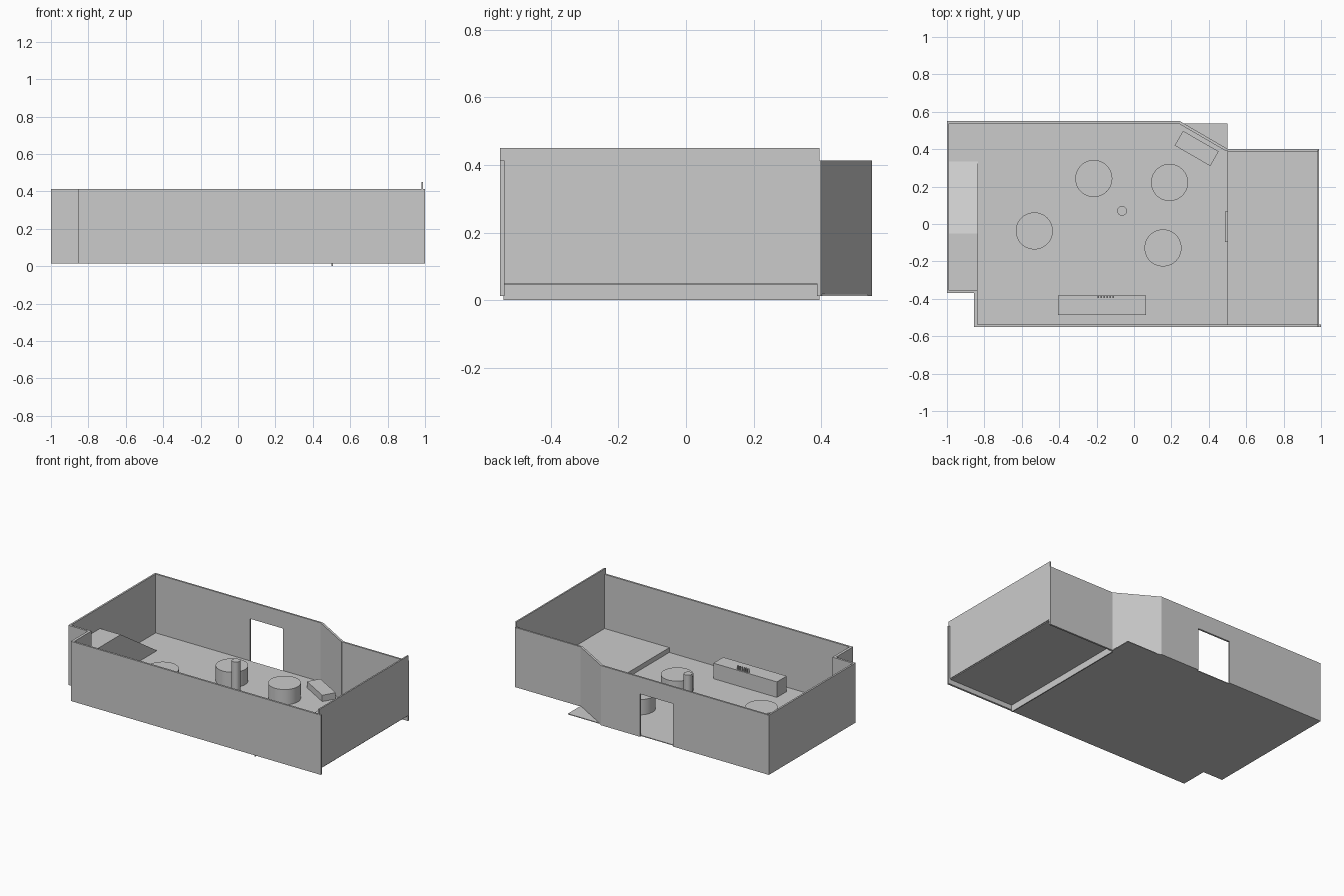
import bpy, bmesh, math
from mathutils import Matrix, Vector

if "Cube" in bpy.data.objects:
    bpy.data.objects.remove(bpy.data.objects["Cube"])

FLOOR, TOP = 0.018, 0.413


def finish(name, bm):
    bmesh.ops.recalc_face_normals(bm, faces=bm.faces)
    mesh = bpy.data.meshes.new(name)
    bm.to_mesh(mesh)
    bm.free()
    ob = bpy.data.objects.new(name, mesh)
    bpy.context.collection.objects.link(ob)
    return ob


def prism(name, points, offset):
    """Extrude a flat outline along an offset vector."""
    bm = bmesh.new()
    face = bm.faces.new([bm.verts.new(p) for p in points])
    ext = bmesh.ops.extrude_face_region(bm, geom=[face])
    # keep the starting face so that the solid is closed
    verts = [v for v in ext["geom"] if isinstance(v, bmesh.types.BMVert)]
    bmesh.ops.translate(bm, vec=Vector(offset), verts=verts)
    if not face.is_valid:
        bm.faces.new([v for v in bm.verts if v not in verts])
    return finish(name, bm)


def box(name, x0, x1, y0, y1, z0, z1, angle=0):
    bm = bmesh.new()
    mat = (Matrix.Translation(((x0 + x1) / 2, (y0 + y1) / 2, (z0 + z1) / 2))
           @ Matrix.Rotation(angle, 4, 'Z')
           @ Matrix.Diagonal((x1 - x0, y1 - y0, z1 - z0, 1)))
    bmesh.ops.create_cube(bm, size=1, matrix=mat)
    return finish(name, bm)


def cylinder(name, x, y, r, z0, z1):
    bm = bmesh.new()
    bmesh.ops.create_cone(bm, cap_ends=True, segments=64, radius1=r, radius2=r,
                          depth=z1 - z0, matrix=Matrix.Translation((x, y, (z0 + z1) / 2)))
    for f in bm.faces:
        f.smooth = len(f.verts) == 4
    for e in bm.edges:
        e.smooth = all(len(f.verts) == 4 for f in e.link_faces)
    return finish(name, bm)


# Floors: main room, side alcove and raised platform with its riser
box("main_floor", -0.84, 0.5, -0.54, 0.538, 0.013, FLOOR)
box("alcove_floor", -0.99, -0.84, -0.357, 0.538, 0.013, FLOOR)
box("platform", 0.5, 0.985, -0.54, 0.387, 0.045, 0.05)
box("platform_riser", 0.5, 0.507, -0.54, 0.395, 0, 0.047)
box("platform_step", 0.487, 0.5, -0.097, 0.067, FLOOR, 0.034)

# Outer walls
box("front_wall", -0.855, 1.0, -0.55, -0.537, 0.013, TOP)
box("left_wall_front", -0.855, -0.837, -0.537, -0.37, 0.013, TOP)
box("alcove_front_wall", -1.0, -0.837, -0.37, -0.356, 0.013, TOP)
box("alcove_left_wall", -1.0, -0.988, -0.356, 0.538, 0.013, TOP)
box("right_wall", 0.98, 0.99, -0.55, 0.395, 0.05, 0.45)
box("platform_back_wall", 0.5, 0.99, 0.388, 0.4, 0.013, TOP)

# Back wall with a doorway, outlined in the xz plane
outline = [(-1, 0.013), (-0.288, 0.013), (-0.288, 0.3), (-0.044, 0.3),
           (-0.044, 0.013), (0.245, 0.013), (0.245, TOP), (-1, TOP)]
prism("back_wall", [(x, 0.538, z) for x, z in outline], (0, 0.012, 0))

# Diagonal corner wall
diag = [(0.245, 0.55), (0.237, 0.538), (0.495, 0.388), (0.503, 0.4)]
prism("diagonal_wall", [(x, y, 0.013) for x, y in diag], (0, 0, TOP - 0.013))

# Alcove landing with a ramp down to the floor
ramp = [(-0.356, FLOOR), (0.335, FLOOR), (-0.05, 0.272), (-0.356, 0.272)]
prism("landing_and_ramp", [(-0.988, y, z) for y, z in ramp], (0.153, 0, 0))

# Round tables and the column between them
for i, (x, y) in enumerate([(-0.215, 0.243), (0.19, 0.222), (0.155, -0.128), (-0.533, -0.037)]):
    cylinder(f"round_table_{i + 1}", x, y, 0.099, FLOOR, 0.12)
cylinder("column", -0.064, 0.07, 0.026, FLOOR, 0.26)

# Bar counter with a row of taps
box("bar_counter", -0.407, 0.064, -0.486, -0.382, FLOOR, 0.122)
for i in range(6):
    x = -0.192 + i * 0.016
    box(f"tap_{i + 1}", x - 0.004, x + 0.004, -0.395, -0.385, 0.122, 0.15)

# Low bench along the diagonal wall
box("corner_bench", 0.225, 0.445, 0.359, 0.449, FLOOR, 0.06, math.radians(-30))
